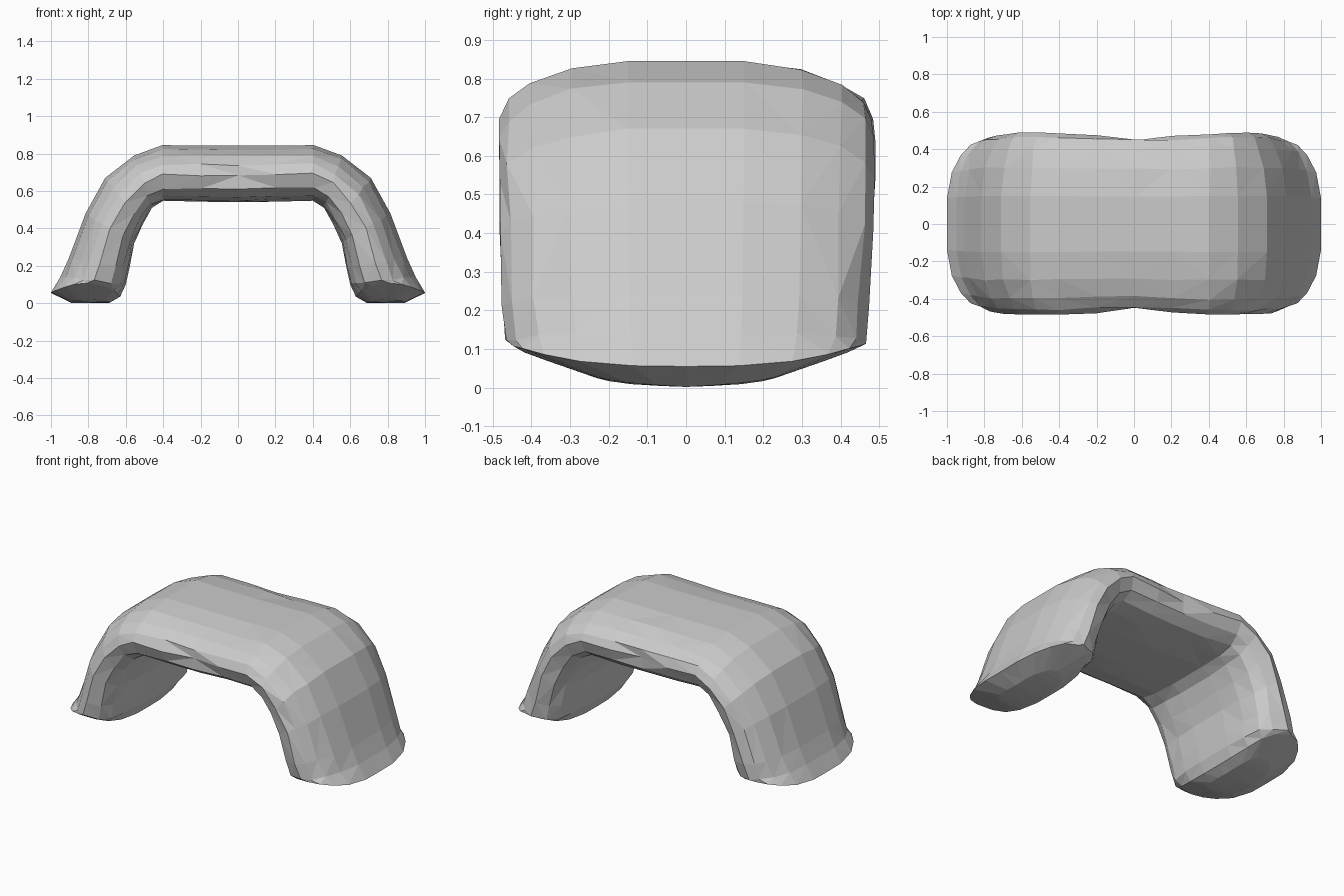
import bpy, bmesh, random
from mathutils import Vector

cube = bpy.data.objects.get("Cube")
if cube:
    bpy.data.objects.remove(cube, do_unlink=True)
random.seed(4)

grey = bpy.data.materials.new("stone grey")
grey.use_nodes = True
colour = (0.6, 0.6, 0.6, 1)
grey.diffuse_color = colour
grey.node_tree.nodes["Principled BSDF"].inputs["Base Color"].default_value = colour

# Half arch: outer x, outer z, inner x, inner z, depth scale
half = [(0, .842, 0, .54, .975), (.2, .843, .2, .543, .98), (.405, .845, .40, .548, 1),
        (.555, .79, .46, .51, 1), (.71, .67, .51, .42, 1), (.815, .48, .555, .32, .995),
        (.905, .24, .58, .19, .975), (.95, .14, .60, .10, .955), (1, .055, .63, .035, .92)]
stations = [(-a, b, -c, d, s) for a, b, c, d, s in reversed(half[1:])] + half

# Half section: position across the thickness (0 outside, 1 inside), depth
side = [(0, .15), (.07, .30), (.2, .40), (.34, .46), (.52, .485),
        (.77, .455), (.91, .39), (.97, .28), (1, .13)]
section = [(0, 0)] + side + [(1, 0)] + [(u, -y) for u, y in reversed(side)]

bm = bmesh.new()


def add_ring(points):
    return [bm.verts.new(p) for p in points]


def bridge(a, b):
    n = len(a)
    for i in range(n):
        j = (i + 1) % n
        bm.faces.new((a[i], a[j], b[j], b[i]))


# Sweep the rounded section along the arch
rings = []
for k, (ox, oz, ix, iz, s) in enumerate(stations):
    foot = k in (0, len(stations) - 1)
    points = []
    for u, y in section:
        p = Vector((ox + (ix - ox) * u, y * s, oz + (iz - oz) * u))
        if foot:
            p.z += 0.05 * (abs(y) / .45) ** 3
        elif 0 < u < 1:
            p += Vector([random.uniform(-.006, .006) for _ in range(3)])
        # shallow dimple in the middle of the front and back edges
        if abs(ox) < .01 and u == .52:
            p.y *= .95
        points.append(p)
    rings.append(add_ring(points))
for a, b in zip(rings, rings[1:]):
    bridge(a, b)

# Gently domed feet
for ring, sign in ((rings[0], -1), (rings[-1], 1)):
    centre = Vector((sign * .76, 0, .002))
    inset = []
    for v in ring:
        p = v.co.lerp(centre, .45)
        p.z = .002 + .5 * (p.z - .002) * abs(p.y) / .25
        inset.append(p)
    inner = add_ring(inset)
    bridge(ring, inner)
    bm.faces.new(inner)

bmesh.ops.recalc_face_normals(bm, faces=bm.faces[:])
bmesh.ops.triangulate(bm, faces=bm.faces[:])
mesh = bpy.data.meshes.new("arch")
bm.to_mesh(mesh)
bm.free()
mesh.materials.append(grey)
arch = bpy.data.objects.new("arch", mesh)
bpy.context.scene.collection.objects.link(arch)
